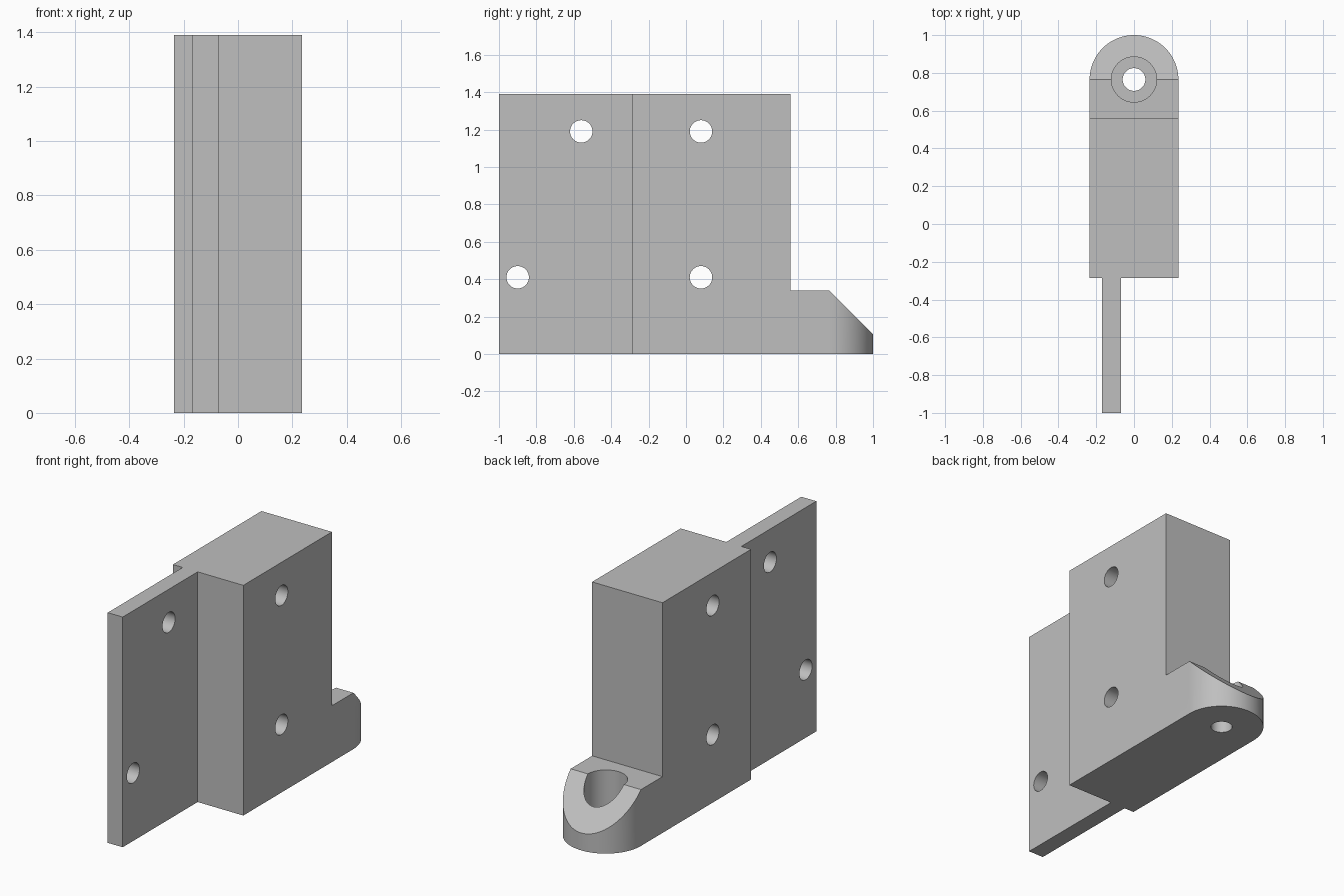
import bpy, bmesh
from math import pi, cos, sin
from mathutils import Matrix, Vector

cube = bpy.data.objects.get("Cube")
if cube:
    bpy.data.objects.remove(cube, do_unlink=True)

HALF = 0.235        # half the block width
HEIGHT = 1.39
LUG_Y = 0.765       # centre of the rounded lug
LUG_TOP = 0.34
BLOCK_FRONT, BLOCK_BACK = -0.285, 0.56

grey = bpy.data.materials.new("plain grey")
grey.use_nodes = True
colour = (0.52, 0.52, 0.52, 1)
grey.diffuse_color = colour
grey.node_tree.nodes["Principled BSDF"].inputs["Base Color"].default_value = colour


def add_object(name, bm):
    bmesh.ops.recalc_face_normals(bm, faces=bm.faces)
    mesh = bpy.data.meshes.new(name)
    bm.to_mesh(mesh)
    bm.free()
    mesh.materials.append(grey)
    obj = bpy.data.objects.new(name, mesh)
    bpy.context.collection.objects.link(obj)
    return obj


def prism(name, points, direction):
    """Extrude a closed outline along a direction."""
    bm = bmesh.new()
    face = bm.faces.new([bm.verts.new(p) for p in points])
    result = bmesh.ops.extrude_face_region(bm, geom=[face])
    verts = [g for g in result["geom"] if isinstance(g, bmesh.types.BMVert)]
    bmesh.ops.translate(bm, verts=verts, vec=Vector(direction))
    return add_object(name, bm)


def rod(name, radius, length, centre, axis):
    bm = bmesh.new()
    turn = Matrix.Rotation(pi / 2, 4, "Y") if axis == "X" else Matrix()
    bmesh.ops.create_cone(bm, cap_ends=True, segments=48, radius1=radius, radius2=radius,
                          depth=length, matrix=Matrix.Translation(centre) @ turn)
    return add_object(name, bm)


def cut(target, cutter):
    cutter.hide_render = True
    mod = target.modifiers.new("cut", "BOOLEAN")
    mod.operation = "DIFFERENCE"
    mod.solver = "EXACT"
    mod.object = cutter
    bpy.context.view_layer.objects.active = target
    bpy.ops.object.modifier_apply(modifier=mod.name)
    bpy.data.objects.remove(cutter, do_unlink=True)


# Plan outline: thin plate, thick block and rounded lug
arc = [(HALF * cos(pi * i / 48), LUG_Y + HALF * sin(pi * i / 48)) for i in range(49)]
outline = [(-0.17, BLOCK_FRONT), (-0.17, -1), (-0.07, -1), (-0.07, BLOCK_FRONT),
           (HALF, BLOCK_FRONT)] + arc + [(-HALF, BLOCK_FRONT)]
body = prism("bracket_body", [(x, y, 0) for x, y in outline], (0, 0, HEIGHT))

# Clear the space above the lug and slope its end at 45 degrees
side = [(BLOCK_BACK, LUG_TOP), (LUG_Y, LUG_TOP), (LUG_Y + 0.3, LUG_TOP - 0.3),
        (LUG_Y + 0.3, 1.6), (BLOCK_BACK, 1.6)]
cut(body, prism("lug_cutter", [(-0.5, y, z) for y, z in side], (1, 0, 0)))

# Stepped bolt hole in the lug
cut(body, rod("counterbore_cutter", 0.12, 0.6, (0, LUG_Y, 0.4), "Z"))
cut(body, rod("bolt_cutter", 0.06, 1, (0, LUG_Y, 0), "Z"))

# Cross holes through the plate and block
for y, z in [(-0.56, 1.19), (-0.9, 0.41), (0.08, 1.19), (0.08, 0.41)]:
    cut(body, rod("cross_hole_cutter", 0.06, 1, (0, y, z), "X"))

bpy.ops.object.select_all(action="DESELECT")
body.select_set(True)
bpy.context.view_layer.objects.active = body
bpy.ops.object.shade_smooth_by_angle(angle=pi / 6)
